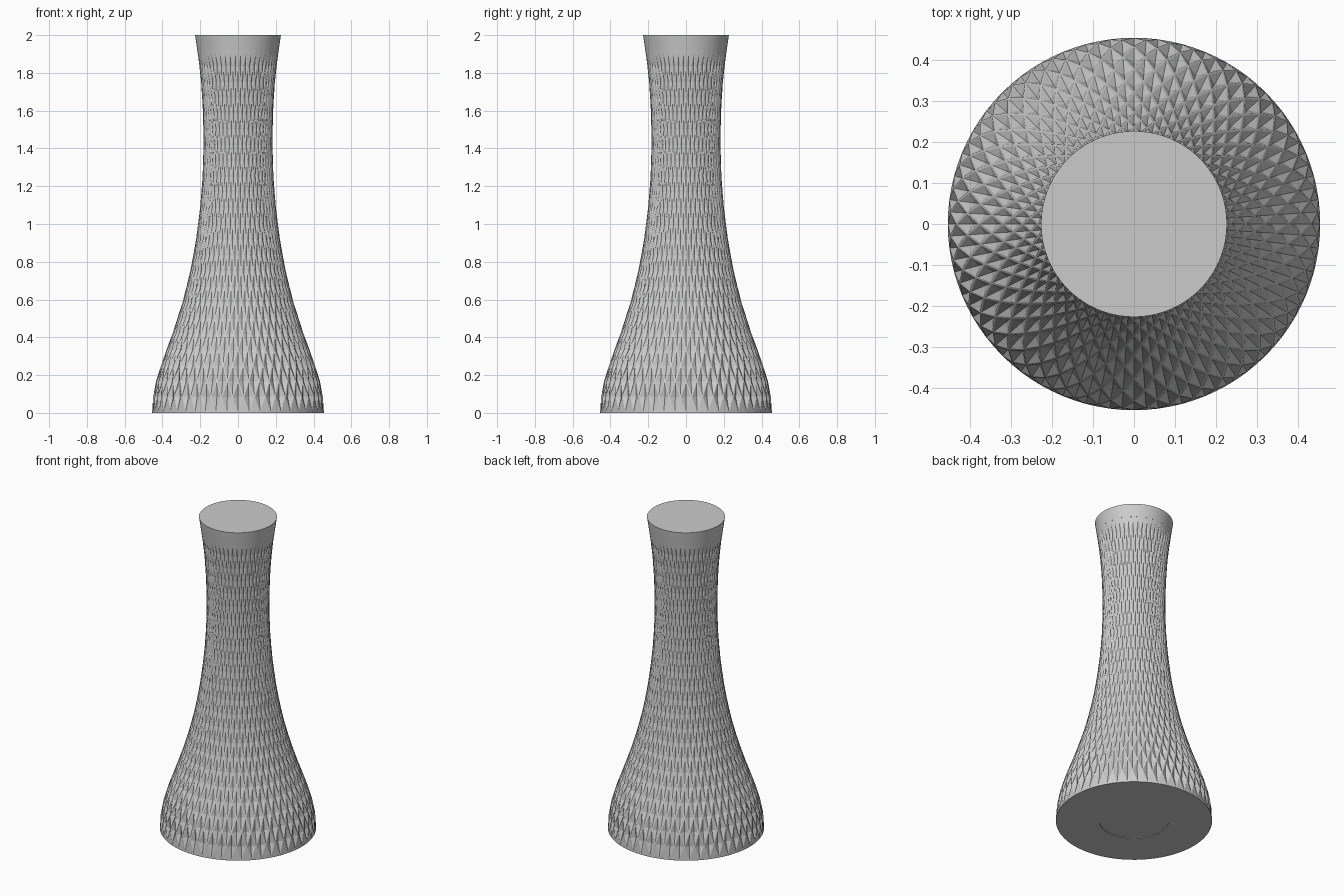
import bpy, bmesh, math

if "Cube" in bpy.data.objects:
    bpy.data.objects.remove(bpy.data.objects["Cube"])

COUNT = 48        # cells around
ROWS = 23         # half-cell rows up the wall
LATTICE_TOP = 1.92

grey = bpy.data.materials.new("plain_grey")
grey.use_nodes = True
grey.diffuse_color = (0.6, 0.6, 0.6, 1)
grey.node_tree.nodes["Principled BSDF"].inputs["Base Color"].default_value = (0.6, 0.6, 0.6, 1)

# Outline of the vase: height, radius
PROFILE = [(0, .455), (.1, .448), (.2, .425), (.3, .391), (.4, .354), (.6, .29),
           (.8, .243), (1, .211), (1.2, .191), (1.4, .183), (1.6, .186),
           (1.8, .2), (2, .227)]


def radius(z):
    """Smooth interpolation through the outline points."""
    last = len(PROFILE) - 1
    i = next((k for k in range(last) if z <= PROFILE[k + 1][0]), last - 1)

    def slope(k):
        a, b = PROFILE[max(k - 1, 0)], PROFILE[min(k + 1, last)]
        return (b[1] - a[1]) / (b[0] - a[0])

    (z0, r0), (z1, r1) = PROFILE[i], PROFILE[i + 1]
    h = z1 - z0
    t = (z - z0) / h
    return (r0 * (1 + 2 * t) * (1 - t) ** 2 + slope(i) * h * t * (1 - t) ** 2
            + r1 * t * t * (3 - 2 * t) + slope(i + 1) * h * t * t * (t - 1))


def ring(bm, r, z, n, turn=0):
    return [bm.verts.new((r * math.cos((k + turn) * math.tau / n),
                          r * math.sin((k + turn) * math.tau / n), z)) for k in range(n)]


def bridge(bm, low, high):
    n = len(low)
    return [bm.faces.new((low[k], low[(k + 1) % n], high[(k + 1) % n], high[k]))
            for k in range(n)]


def finish(bm, name):
    mesh = bpy.data.meshes.new(name)
    bm.to_mesh(mesh)
    bm.free()
    mesh.materials.append(grey)
    obj = bpy.data.objects.new(name, mesh)
    bpy.context.collection.objects.link(obj)
    return obj


# Lattice wall: crossing ribs around diamond cells
bm = bmesh.new()
rows = []
for j in range(ROWS + 1):
    z = LATTICE_TOP * j / ROWS
    rows.append(ring(bm, radius(z), z, COUNT, 0.5 * (j % 2)))

cells = []
for j in range(ROWS + 1):
    for k in range(COUNT):
        # neighbours in the rows above and below sit half a cell to each side
        nxt = (k + 1) % COUNT
        side = nxt if j % 2 else k
        a, b = rows[j][k], rows[j][nxt]
        mid = nxt if j % 2 else k
        corners = [a]
        if j > 0:
            corners.append(rows[j - 1][mid])
        corners.append(b)
        if j < ROWS:
            corners.append(rows[j + 1][side])
        face = bm.faces.new(corners)
        if j < ROWS:
            cells.append(face)

# Sink every cell into a hollow pyramid, leaving the ribs standing
bm.normal_update()
bmesh.ops.inset_individual(bm, faces=cells, thickness=0.003, use_even_offset=True)
poked = bmesh.ops.poke(bm, faces=cells)
for v in poked["verts"]:
    r = math.hypot(v.co.x, v.co.y)
    if v.co.z > LATTICE_TOP / ROWS * 0.5:
        shrink = 1 - 0.25 * math.tau / COUNT
        v.co.x *= shrink
        v.co.y *= shrink
finish(bm, "lattice_wall")

# Smooth collar with a flat closed top
bm = bmesh.new()
levels = [LATTICE_TOP + (2 - LATTICE_TOP) * k / 4 for k in range(5)]
rings = [ring(bm, radius(z), z, COUNT * 2) for z in levels]
for low, high in zip(rings, rings[1:]):
    for f in bridge(bm, low, high):
        f.smooth = True
bm.faces.new(rings[-1])
for e in bm.edges:
    e.smooth = not all(v in rings[-1] for v in e.verts)
finish(bm, "collar")

# Flat base with a shallow round recess
bm = bmesh.new()
outer = ring(bm, radius(0), 0, COUNT * 2)
rim = ring(bm, 0.205, 0, COUNT * 2)
floor = ring(bm, 0.205, 0.004, COUNT * 2)
bridge(bm, rim, outer)
bridge(bm, floor, rim)
bm.faces.new(floor)
bmesh.ops.recalc_face_normals(bm, faces=bm.faces)
if sum(f.normal.z * f.calc_area() for f in bm.faces) > 0:
    bmesh.ops.reverse_faces(bm, faces=bm.faces)
finish(bm, "base")
